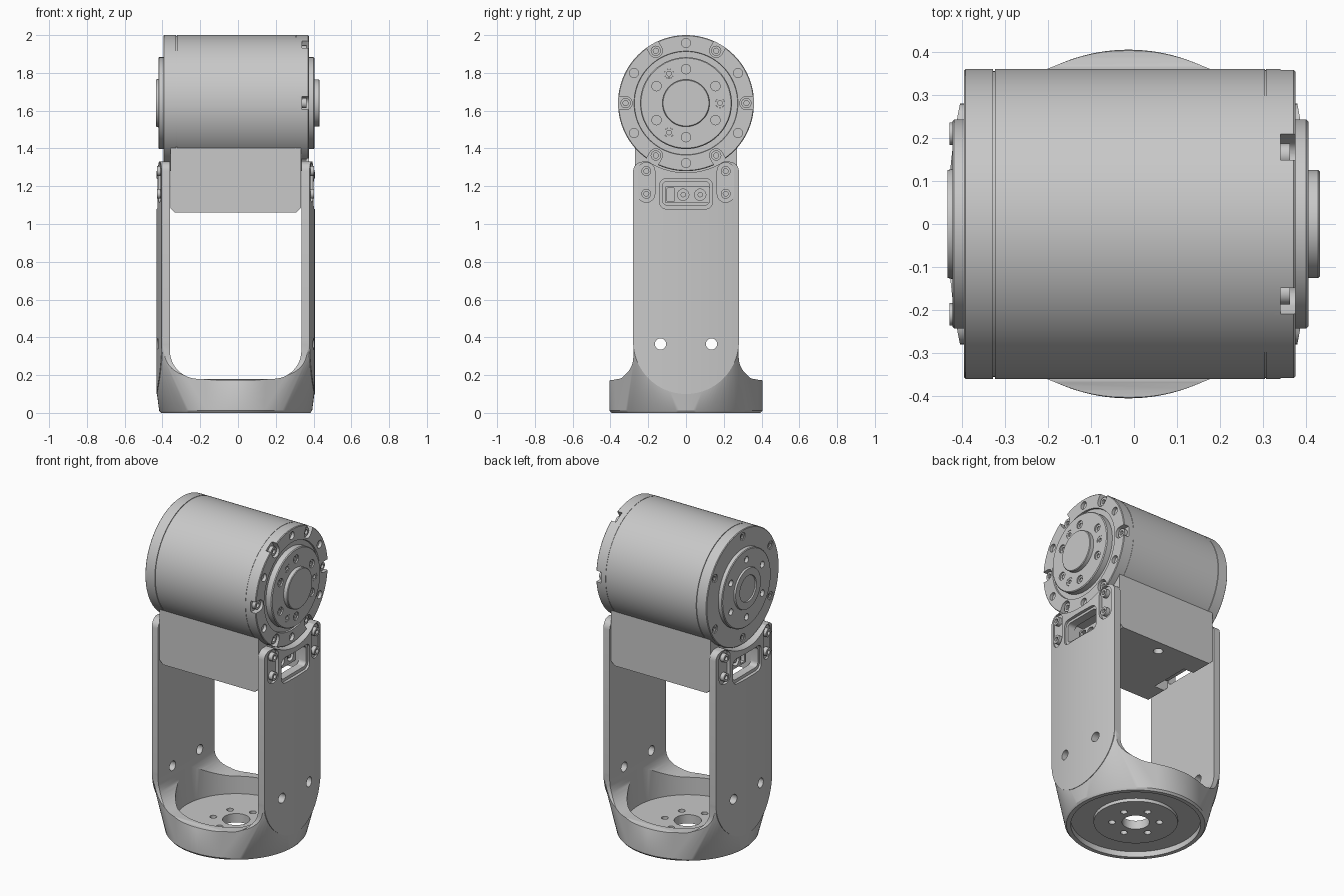
import bpy, bmesh
from math import pi, sin, cos, radians
from mathutils import Matrix, Vector

if "Cube" in bpy.data.objects:
    bpy.data.objects.remove(bpy.data.objects["Cube"])

CX, AXIS_Z, HALF = -0.0125, 1.64, 0.42      # bracket centre, motor axis height, bracket half width
CROWN = 1.4                                 # radius of the plates' slightly curved outer faces

grey = bpy.data.materials.new("machined_grey")
grey.use_nodes = True
grey.diffuse_color = (0.58, 0.58, 0.58, 1)
grey.node_tree.nodes["Principled BSDF"].inputs["Base Color"].default_value = (0.58, 0.58, 0.58, 1)


# ---- helpers
def finish(name, bm):
    bmesh.ops.recalc_face_normals(bm, faces=bm.faces)
    me = bpy.data.meshes.new(name)
    bm.to_mesh(me)
    bm.free()
    me.materials.append(grey)
    ob = bpy.data.objects.new(name, me)
    bpy.context.collection.objects.link(ob)
    return ob


def activate(ob):
    bpy.ops.object.select_all(action='DESELECT')
    ob.select_set(True)
    bpy.context.view_layer.objects.active = ob


def boolean(ob, tool, op='DIFFERENCE'):
    """Apply a boolean with a bmesh or an object, then remove the tool."""
    if isinstance(tool, bmesh.types.BMesh):
        tool = finish("tool", tool)
    tool.hide_render = True
    mod = ob.modifiers.new("bool", 'BOOLEAN')
    mod.operation, mod.solver, mod.object = op, 'EXACT', tool
    activate(ob)
    bpy.ops.object.modifier_apply(modifier=mod.name)
    bpy.data.objects.remove(tool)


def smooth(ob):
    activate(ob)
    bpy.ops.object.shade_smooth_by_angle(angle=radians(30))


def prism(bm, pts, axis, a, b):
    """Extrude an outline: (y, z) along x, (x, z) along y, or (x, y) along z."""
    def put(p, t):
        return {'x': (t, *p), 'y': (p[0], t, p[1]), 'z': (*p, t)}[axis]
    lo = [bm.verts.new(put(p, a)) for p in pts]
    hi = [bm.verts.new(put(p, b)) for p in pts]
    bm.faces.new(lo)
    bm.faces.new(hi)
    for i in range(len(pts)):
        j = (i + 1) % len(pts)
        bm.faces.new((lo[i], lo[j], hi[j], hi[i]))
    return bm


def cylinder(bm, axis, centre, r, length, n=24):
    rot = Matrix.Rotation(pi / 2, 4, 'Y') if axis == 'x' else Matrix()
    bmesh.ops.create_cone(bm, cap_ends=True, segments=n, radius1=r, radius2=r, depth=length,
                          matrix=Matrix.Translation(centre) @ rot)
    return bm


def arc(c, r, a0, a1, n):
    return [(c[0] + r * cos(radians(a0 + (a1 - a0) * i / n)),
             c[1] + r * sin(radians(a0 + (a1 - a0) * i / n))) for i in range(n + 1)]


def round_rect(u0, u1, v0, v1, r, n=6):
    corners = [(u1 - r, v1 - r), (u0 + r, v1 - r), (u0 + r, v0 + r), (u1 - r, v0 + r)]
    return [p for k, c in enumerate(corners) for p in arc(c, r, 90 * k, 90 * k + 90, n)]


def ring(count, r, start=0):
    """Points (y, z) on a circle about the motor axis."""
    return [(r * cos(radians(start + 360 * i / count)),
             AXIS_Z + r * sin(radians(start + 360 * i / count))) for i in range(count)]


def lathe(bm, profile, n, centre):
    """Spin (x, radius) points about an axis along x."""
    c = Vector(centre)
    vs = [bm.verts.new(c + Vector((x, 0, r))) for x, r in profile]
    es = [bm.edges.new(e) for e in zip(vs, vs[1:])]
    bmesh.ops.spin(bm, geom=vs + es, cent=c, axis=(1, 0, 0), angle=2 * pi, steps=n)
    bmesh.ops.remove_doubles(bm, verts=bm.verts, dist=1e-5)
    return bm


def screws(name, spots, x_in, x_out, r):
    """Round screw heads with a socket, facing from x_in toward x_out."""
    bm = bmesh.new()
    deep = x_out + (x_in - x_out) * 0.5
    for y, z in spots:
        head = [(x_in, 0), (x_in, r), (x_out, r), (x_out, r * .5), (deep, r * .5), (deep, 0)]
        part = lathe(bmesh.new(), head, 16, (0, y, z))
        me = bpy.data.meshes.new("head")
        part.to_mesh(me)
        part.free()
        bm.from_mesh(me)
        bpy.data.meshes.remove(me)
    smooth(finish(name, bm))


# ---- bracket foot: round base flaring out to the plates, with filleted shoulders
bm = bmesh.new()
for z, r in ((0, .395), (.012, .405), (.17, .405)):
    for x, y in arc((CX, 0), r, 0, 357.5, 143):
        bm.verts.new((x, y, z))
for s in (-1, 1):
    for y, z in arc((0, .38), .278, 180, 360, 40):
        bm.verts.new((CX + s * (HALF - .003 - y * y / (2 * CROWN)), y, z))
out = bmesh.ops.convex_hull(bm, input=bm.verts)
inner = set(out["geom_interior"]) | set(out["geom_unused"])
bmesh.ops.delete(bm, geom=[v for v in inner if isinstance(v, bmesh.types.BMVert)], context='VERTS')
bracket = finish("bracket", bm)
shoulder = arc((.4, .295), .121, 270, 180, 12)
trim = [(-.42, -.1), (.42, -.1), (.42, .174)] + shoulder + [(.279, .5), (-.279, .5)]
trim += [(-y, z) for y, z in reversed(shoulder)] + [(-.42, .174)]
boolean(bracket, prism(bmesh.new(), trim, 'x', -1, 1), 'INTERSECT')

# upright plates: rounded outline with gently crowned outer faces
outline = (arc((0, .38), .28, 180, 360, 48) + arc((.23, 1.28), .05, 0, 90, 6)
           + arc((-.23, 1.28), .05, 90, 180, 6))
plates = finish("plates", prism(bmesh.new(), outline, 'x', -1, 1))
crown = (arc((CX + HALF - CROWN, 0), CROWN, -14, 14, 28)
         + arc((CX - HALF + CROWN, 0), CROWN, 166, 194, 28))
boolean(plates, prism(bmesh.new(), crown, 'z', -1, 3), 'INTERSECT')
boolean(bracket, plates, 'UNION')

# open middle, cup interior and underside recess
boolean(bracket, prism(bmesh.new(), round_rect(CX - .348, CX + .348, .18, 1.8, .15, 12), 'y', -1, 1))
boolean(bracket, cylinder(bmesh.new(), 'z', (CX, 0, .22), .346, .3, 96))
boolean(bracket, cylinder(bmesh.new(), 'z', (CX, 0, -.08), .37, .23, 96))
boolean(bracket, cylinder(bmesh.new(), 'z', (CX, 0, .04), .24, .05, 64), 'UNION')

# foot holes
bm = cylinder(bmesh.new(), 'z', (CX, 0, .05), .078, .3, 40)
for x, y in arc((CX, 0), .135, 20, 320, 5):
    cylinder(bm, 'z', (x, y, .05), .02, .3, 16)
boolean(bracket, bm)

# clearance for the motor, connector windows, cross holes and screw pads
boolean(bracket, cylinder(bmesh.new(), 'x', (0, 0, AXIS_Z), .368, 2, 96))
bm = prism(bmesh.new(), round_rect(-.125, .125, 1.1, 1.225, .025), 'x', -1, 1)
for y in (-.135, .135):
    cylinder(bm, 'x', (0, y, .365), .03, 2)
boolean(bracket, bm)
bm = bmesh.new()
for s in (-1, 1):
    prism(bm, round_rect(-.14, .14, 1.08, 1.24, .035), 'x', CX + s * (HALF - .02), CX + s * .6)
    for y in (-.21, .21):
        prism(bm, round_rect(y - .045, y + .045, 1.115, 1.325, .044), 'x',
              CX + s * (HALF - .03), CX + s * .6)
boolean(bracket, bm)
smooth(bracket)

pads = [(y, z) for y in (-.21, .21) for z in (1.16, 1.28)]
for side, s in (("left", 1), ("right", -1)):
    screws(side + "_plate_screws", pads, CX + s * (HALF - .035), CX + s * (HALF - .004), .026)

# ---- motor housing
profile = [(-.425, 0), (-.425, .08), (-.433, .082), (-.433, .125), (-.422, .128), (-.422, .238),
           (-.418, .243), (-.395, .243), (-.395, .356), (-.391, .36), (-.327, .36), (-.327, .355),
           (-.323, .355), (-.323, .36), (.304, .36), (.304, .358), (.307, .358), (.307, .36),
           (.371, .36), (.375, .356), (.375, .275), (.365, .273), (.365, .243), (.4, .243),
           (.405, .238), (.405, .125), (.428, .125), (.432, .121), (.432, 0)]
motor = finish("motor_housing", lathe(bmesh.new(), profile, 128, (0, 0, AXIS_Z)))

# open notches and plain holes on the left flange
bm = bmesh.new()
for k in range(6):
    ca, sa = cos(k * pi / 3), sin(k * pi / 3)
    slot = arc((.32, 0), .035, 90, 270, 12) + [(.42, -.035), (.42, .035)]
    prism(bm, [(u * ca - v * sa, AXIS_Z + u * sa + v * ca) for u, v in slot], 'x', .34, .5)
for y, z in ring(6, .318, 30):
    cylinder(bm, 'x', (.4, y, z), .024, .09)
for y, z in ring(6, .18, 30) + ring(3, .18):
    cylinder(bm, 'x', (.43, y, z), .025, .08)
# holes on the right flange
for y, z in ring(6, .318, 30):
    cylinder(bm, 'x', (-.42, y, z), .025, .08)
for y, z in ring(6, .18, 30):
    cylinder(bm, 'x', (-.44, y, z), .02, .08)
boolean(motor, bm)
smooth(motor)

screws("left_flange_screws", ring(6, .32), .335, .362, .027)
screws("left_hub_sockets", ring(6, .18, 30), .385, .397, .0245)
screws("left_hub_screws", ring(3, .18), .385, .404, .0245)
screws("right_flange_screws", ring(6, .318, 30), -.375, -.39, .0245)

# ---- electronics box below the motor
c = .025
box = [(-.358, 1.5), (-.358, 1.06 + c), (-.358 + c, 1.06), (.333 - c, 1.06), (.333, 1.06 + c), (.333, 1.5)]
block = finish("electronics_box", prism(bmesh.new(), box, 'y', -.27, .27))
bm = bmesh.new()
for s in (-1, 1):
    prism(bm, [(-.13, 1), (.13, 1), (.13, 1.24), (-.13, 1.24)], 'x', CX + s * .25, CX + s * .5)
    cylinder(bm, 'z', (-.02, s * .19, 1.06), .028, .06)
boolean(block, bm)
smooth(block)

# ---- connectors behind the windows
for side, s in (("left", 1), ("right", -1)):
    bm = prism(bmesh.new(), round_rect(-.11, .125, 1.11, 1.2, .008, 2), 'x', CX + s * .24, CX + s * .325)
    plug = finish(side + "_connector", bm)
    bm = prism(bmesh.new(), round_rect(-.1, -.06, 1.12, 1.19, .004, 2), 'x', CX + s * .3, CX + s * .4)
    for y in (-.015, .075):
        cylinder(bm, 'x', (CX + s * .35, y, 1.155), .03, .1)
    boolean(plug, bm)
    smooth(plug)
    bm = bmesh.new()
    for y in (-.015, .075):
        cylinder(bm, 'x', (CX + s * .305, y, 1.155), .014, .03, 12)
    smooth(finish(side + "_connector_pins", bm))
